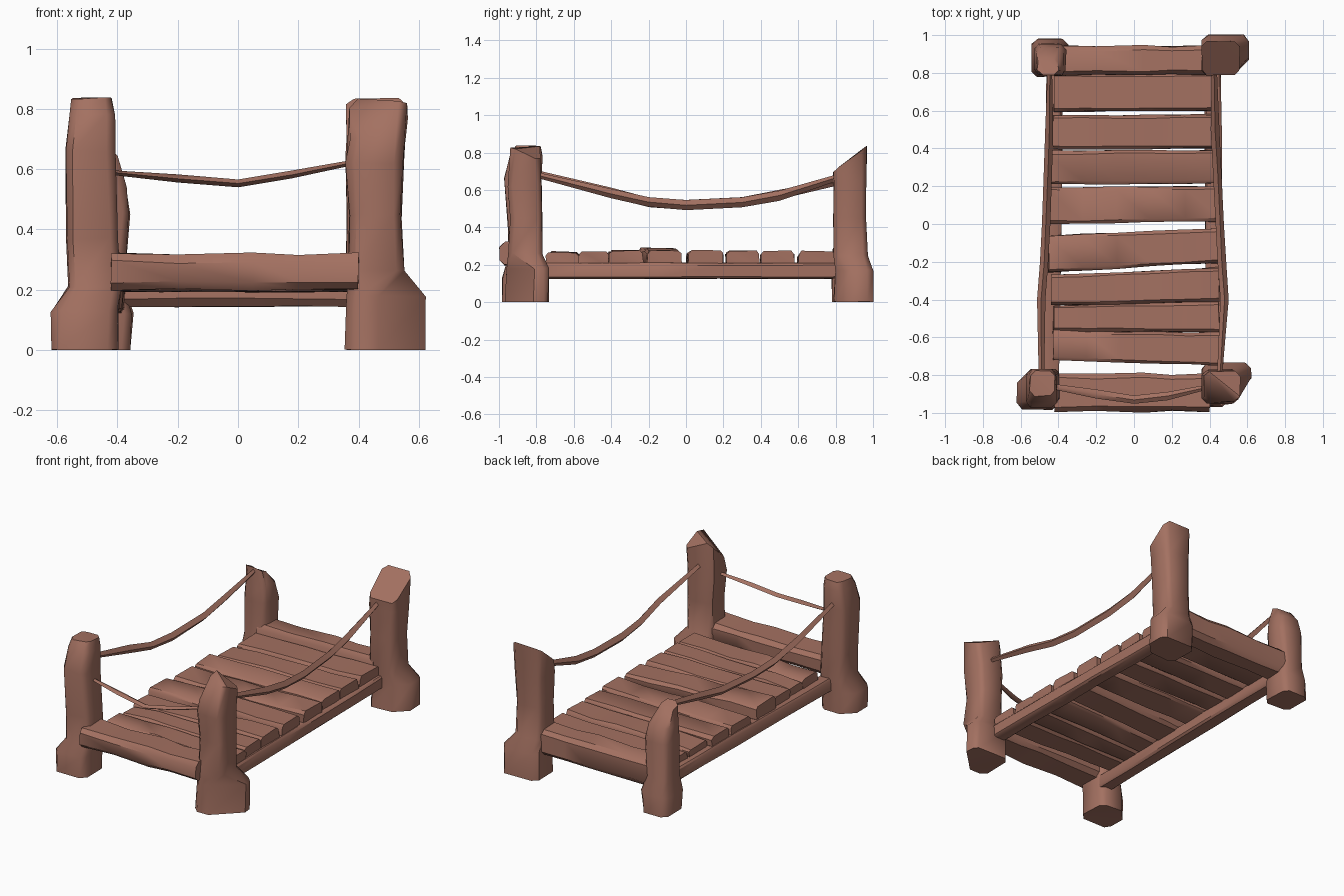
import bpy, bmesh, math, random
from mathutils import Vector

if "Cube" in bpy.data.objects:
    bpy.data.objects.remove(bpy.data.objects["Cube"])

random.seed(4)
wood = bpy.data.materials.new("brown wood")
wood.diffuse_color = (0.37, 0.165, 0.12, 1)
wood.use_nodes = True
wood.node_tree.nodes["Principled BSDF"].inputs["Base Color"].default_value = wood.diffuse_color


def loft(name, rings, jitter=0.0, angle=40):
    """Skin a list of equal-sized point rings and cap both ends."""
    bm = bmesh.new()
    rows = []
    for ring in rings:
        rows.append([bm.verts.new(Vector(p) + Vector(
            [random.uniform(-jitter, jitter) for _ in range(3)])) for p in ring])
    n = len(rows[0])
    for a, b in zip(rows, rows[1:]):
        for i in range(n):
            j = (i + 1) % n
            bm.faces.new((a[i], a[j], b[j], b[i]))
    caps = [(6, 7, 0, 1), (1, 2, 5, 6), (2, 3, 4, 5)] if n == 8 else [range(n)]
    for row in (rows[0], rows[-1]):
        for cap in caps:
            bm.faces.new([row[i] for i in cap])
    bmesh.ops.recalc_face_normals(bm, faces=bm.faces)
    for v in bm.verts:
        v.co.z = max(v.co.z, 0)
    me = bpy.data.meshes.new(name)
    bm.to_mesh(me)
    bm.free()
    me.materials.append(wood)
    ob = bpy.data.objects.new(name, me)
    bpy.context.collection.objects.link(ob)
    bpy.ops.object.select_all(action='DESELECT')
    ob.select_set(True)
    bpy.context.view_layer.objects.active = ob
    bpy.ops.object.shade_smooth_by_angle(angle=math.radians(angle))
    return ob


def chamfered(a0, a1, b0, b1, c):
    """Rectangle with cut corners, as eight 2D points; c is one cut or four."""
    p, q, r, s = c if isinstance(c, tuple) else (c,) * 4
    return [(a0 + p, b0), (a1 - q, b0), (a1, b0 + q), (a1, b1 - r),
            (a1 - r, b1), (a0 + s, b1), (a0, b1 - s), (a0, b0 + p)]


def post(name, rows, top, foot_cut=0.03):
    """Rows are z, x0, x1, y0, y1; top(dx, dy) shapes the last row's height."""
    rings = []
    for k, (z, x0, x1, y0, y1) in enumerate(rows):
        last = k == len(rows) - 1
        cx, cy = (x0 + x1) / 2, (y0 + y1) / 2
        rings.append([(x, y, z + (top(x - cx, y - cy) if last else 0)) for x, y in
                      chamfered(x0, x1, y0, y1, foot_cut if k < 2 else 0.025)])
    loft(name, rings, 0.004, 50)


# posts with flared feet
post("front_left_post", [
    (0.00, -0.62, -0.40, -0.98, -0.77), (0.13, -0.62, -0.40, -0.98, -0.77),
    (0.21, -0.56, -0.39, -0.96, -0.77), (0.37, -0.57, -0.40, -0.95, -0.77),
    (0.66, -0.57, -0.41, -0.97, -0.77), (0.78, -0.56, -0.41, -0.94, -0.77),
    (0.835, -0.55, -0.42, -0.91, -0.78)],
    lambda dx, dy: 0, (0.03, 0.03, 0.03, 0.07))
post("front_right_post", [
    (0.00, 0.355, 0.62, -0.97, -0.735), (0.18, 0.36, 0.62, -0.96, -0.735),
    (0.26, 0.365, 0.55, -0.95, -0.77), (0.45, 0.37, 0.54, -0.94, -0.77),
    (0.62, 0.36, 0.545, -0.95, -0.77), (0.835, 0.37, 0.56, -0.94, -0.78)],
    lambda dx, dy: min(0.9 * (dx + dy), -0.45 * (dx + dy)),
    (0.03, 0.15, 0.03, 0.03))
post("back_left_post", [
    (0.00, -0.54, -0.36, 0.78, 0.98), (0.12, -0.54, -0.35, 0.78, 0.98),
    (0.22, -0.53, -0.38, 0.79, 0.96), (0.45, -0.53, -0.36, 0.79, 0.95),
    (0.54, -0.52, -0.37, 0.79, 0.93), (0.64, -0.51, -0.40, 0.79, 0.88)],
    lambda dx, dy: -0.1 * dx - 0.6 * dy)
post("back_right_post", [
    (0.00, 0.36, 0.61, 0.79, 1.00), (0.17, 0.36, 0.61, 0.80, 1.00),
    (0.25, 0.36, 0.54, 0.79, 0.97), (0.45, 0.36, 0.54, 0.79, 0.96),
    (0.64, 0.36, 0.55, 0.79, 0.96), (0.765, 0.36, 0.56, 0.79, 0.965)],
    lambda dx, dy: 0.78 * dy, (0.03, 0.08, 0.03, 0.03))


# end beams, running along x
def end_beam(name, y0, y1, z0, z1):
    rings = []
    for x, s in ((-0.42, 0.0), (-0.2, 0.006), (0.05, 0.0), (0.2, 0.006), (0.4, 0.0)):
        rings.append([(x, y, z) for y, z in
                      chamfered(y0 + s, y1 - s, z0, z1 - s, 0.025)])
    loft(name, rings, 0.004)


end_beam("front_beam", -0.995, -0.79, 0.20, 0.32)
end_beam("back_beam", 0.785, 0.945, 0.145, 0.31)

# side beams, running along y under the planks
for name, xa, xb in (("left_beam", (-0.485, -0.395), (-0.465, -0.375)),
                     ("right_beam", (0.385, 0.475), (0.37, 0.46))):
    rings = []
    for i in range(6):
        t = i / 5
        x0 = xa[0] + (xb[0] - xa[0]) * t
        x1 = xa[1] + (xb[1] - xa[1]) * t
        rings.append([(x, -0.8 + 1.62 * t, z) for x, z in
                      chamfered(x0, x1, 0.125, 0.21, 0.012)])
    loft(name, rings, 0.003)

# deck planks: y range at the left end, y range at the right end, height
planks = [(0.595, 0.80, 0.60, 0.80, 0.265), (0.395, 0.575, 0.40, 0.58, 0.265),
          (0.21, 0.385, 0.215, 0.39, 0.27), (0.0, 0.195, 0.015, 0.20, 0.27),
          (-0.255, -0.06, -0.205, -0.025, 0.285), (-0.43, -0.27, -0.41, -0.23, 0.27),
          (-0.57, -0.43, -0.57, -0.41, 0.265), (-0.72, -0.565, -0.75, -0.575, 0.265)]
for k, (l0, l1, r0, r1, top) in enumerate(planks):
    rings = []
    xl, xr = -0.44 + random.uniform(-.02, .02), 0.45 + random.uniform(-.02, .01)
    tilt = random.uniform(-0.015, 0.015)
    for i in range(6):
        t = i / 5
        y0, y1 = l0 + (r0 - l0) * t, l1 + (r1 - l1) * t
        dz = tilt * (t - 0.5) + random.uniform(-0.006, 0.006)
        rings.append([(xl + (xr - xl) * t, y, z) for y, z in
                      chamfered(y0, y1, 0.195, top + dz, 0.016)])
    loft("plank_%d" % (k + 1), rings, 0.004)


# sagging ropes: a diamond section that thins at the ends
def rope(name, path, side, half_w, half_h):
    rings = []
    for i, p in enumerate(path):
        p, s = Vector(p), Vector(side)
        f = 0.6 if i in (0, len(path) - 1) else 1.0
        up = Vector((0, 0, half_h * f))
        s = s * half_w * f
        rings.append([p + up, p + s, p - up, p - s])
    loft(name, rings, 0.002, 60)


rope("left_rope", [(-0.49, -0.80, 0.69), (-0.49, -0.40, 0.585), (-0.475, -0.2, 0.535),
                   (-0.465, 0.0, 0.52), (-0.455, 0.3, 0.535), (-0.45, 0.5, 0.575),
                   (-0.445, 0.805, 0.64)], (1, 0, 0), 0.022, 0.026)
rope("right_rope", [(0.455, -0.80, 0.68), (0.48, -0.40, 0.58), (0.465, -0.2, 0.535),
                    (0.455, 0.0, 0.52), (0.44, 0.3, 0.535), (0.43, 0.5, 0.57),
                    (0.425, 0.82, 0.67)], (1, 0, 0), 0.022, 0.026)
rope("front_rope", [(-0.43, -0.86, 0.59), (-0.2, -0.90, 0.57), (0.0, -0.93, 0.552),
                    (0.18, -0.91, 0.582), (0.4, -0.86, 0.625)],
     (0, 1, 0), 0.022, 0.014)
